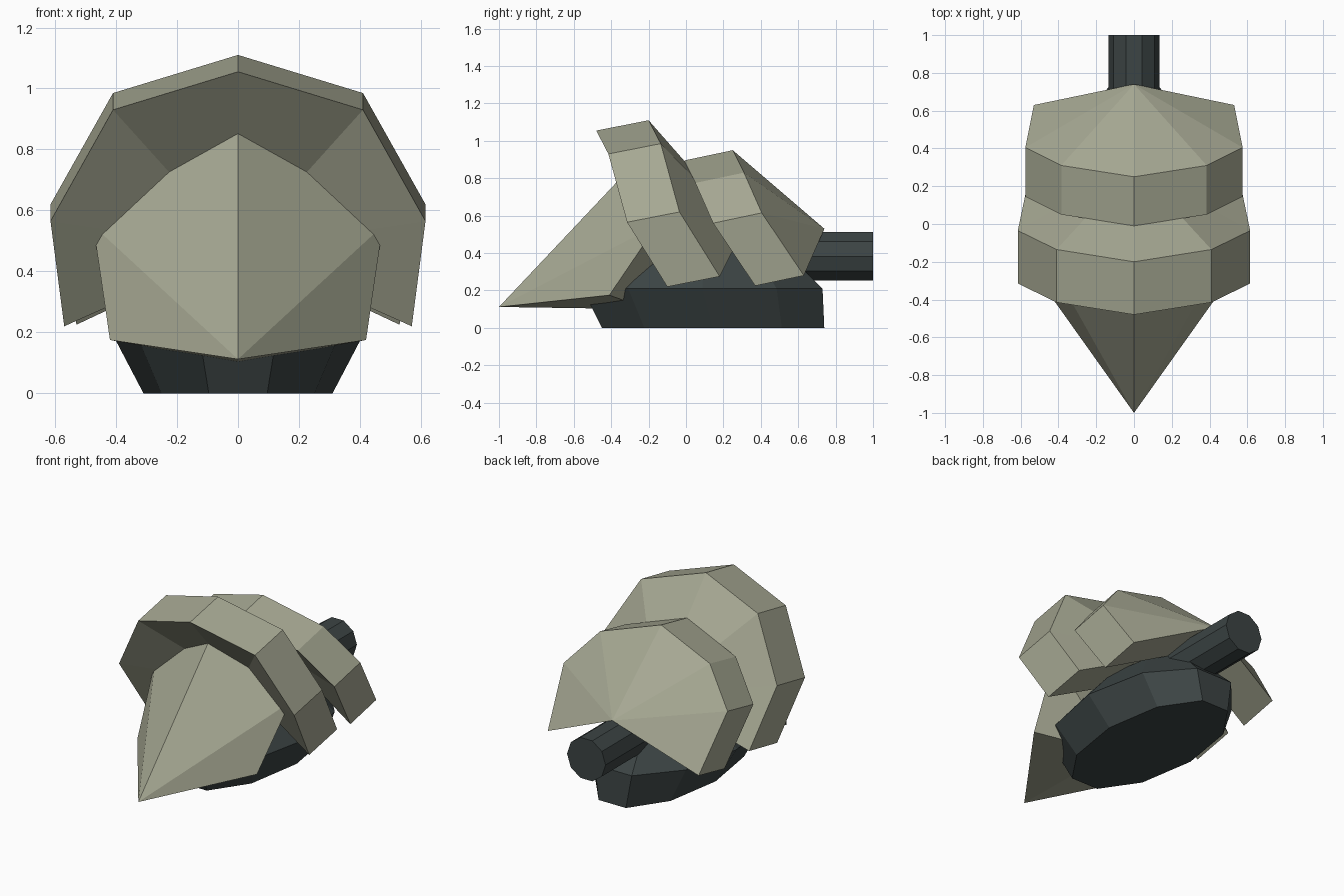
import bpy, bmesh, math
from mathutils import Vector

if "Cube" in bpy.data.objects:
    bpy.data.objects.remove(bpy.data.objects["Cube"])


def material(name, rgb):
    m = bpy.data.materials.new(name)
    m.diffuse_color = (*rgb, 1)
    m.use_nodes = True
    m.node_tree.nodes["Principled BSDF"].inputs["Base Color"].default_value = m.diffuse_color
    return m


PLATE = material("pale_plate", (0.38, 0.39, 0.29))
DARK = material("dark_metal", (0.045, 0.058, 0.058))


def finish(bm, name, mat):
    bmesh.ops.recalc_face_normals(bm, faces=bm.faces)
    mesh = bpy.data.meshes.new(name)
    bm.to_mesh(mesh)
    bm.free()
    mesh.materials.append(mat)
    ob = bpy.data.objects.new(name, mesh)
    bpy.context.collection.objects.link(ob)
    return ob


def mirrored(points):
    """Half rim starting on the centre line -> full rim, left to right."""
    return [(-x, y, z) for x, y, z in reversed(points[1:])] + points


def hood(name, half_rim, apex, offset):
    """Faceted cone fan from the rim to the apex, thickened along offset."""
    bm = bmesh.new()
    rim = [bm.verts.new(p) for p in mirrored(half_rim)]
    tip = bm.verts.new(apex)
    fan = [bm.faces.new((a, b, tip)) for a, b in zip(rim, rim[1:])]
    ext = bmesh.ops.extrude_face_region(bm, geom=fan, use_keep_orig=True)
    moved = [g for g in ext["geom"] if isinstance(g, bmesh.types.BMVert)]
    bmesh.ops.translate(bm, verts=moved, vec=Vector(offset))
    finish(bm, name, PLATE)


# overlapping armour hoods
hood("middle_hood",
     [(0, -0.20, 1.11), (0.41, -0.135, 0.985), (0.615, -0.035, 0.62), (0.57, 0.18, 0.275)],
     (0, 0.31, 0.53), (0, -0.28, -0.055))
hood("rear_hood",
     [(0, 0.25, 0.95), (0.385, 0.31, 0.83), (0.575, 0.405, 0.615), (0.53, 0.63, 0.28)],
     (0, 0.74, 0.53), (0, -0.26, -0.055))

# pointed front plate
bm = bmesh.new()
sides = [(0.42, -0.41, 0.175), (0.475, -0.155, 0.55)]
centre = [(0, -1.0, 0.112), (0, -0.213, 0.946), (0, -0.2, 0.10)]
for p in centre + sides + [(-x, y, z) for x, y, z in sides]:
    bm.verts.new(p)
bmesh.ops.convex_hull(bm, input=bm.verts)
finish(bm, "front_beak", PLATE)

# ten-sided oval base: rings of x radius, y radius, y centre, z
N = 10
bm = bmesh.new()
rings = []
for rx, ry, cy, z in [(0.31, 0.625, 0.145, 0), (0.42, 0.675, 0.088, 0.21), (0.24, 0.45, 0.09, 0.42)]:
    angles = [math.tau * (i + 0.5) / N for i in range(N)]
    rings.append([bm.verts.new((rx * math.sin(a), cy + ry * math.cos(a), z)) for a in angles])
for lo, hi in zip(rings, rings[1:]):
    for i in range(N):
        j = (i + 1) % N
        bm.faces.new((lo[i], lo[j], hi[j], hi[i]))
bm.faces.new(rings[0])
bm.faces.new(rings[-1])
finish(bm, "base", DARK)

# rear tube
bm = bmesh.new()
ends = [[bm.verts.new((0.135 * math.cos(math.tau * i / N), y, 0.383 + 0.135 * math.sin(math.tau * i / N)))
         for i in range(N)] for y in (0.3, 1.0)]
for i in range(N):
    j = (i + 1) % N
    bm.faces.new((ends[0][i], ends[0][j], ends[1][j], ends[1][i]))
for e in ends:
    bm.faces.new(e)
finish(bm, "rear_tube", DARK)
